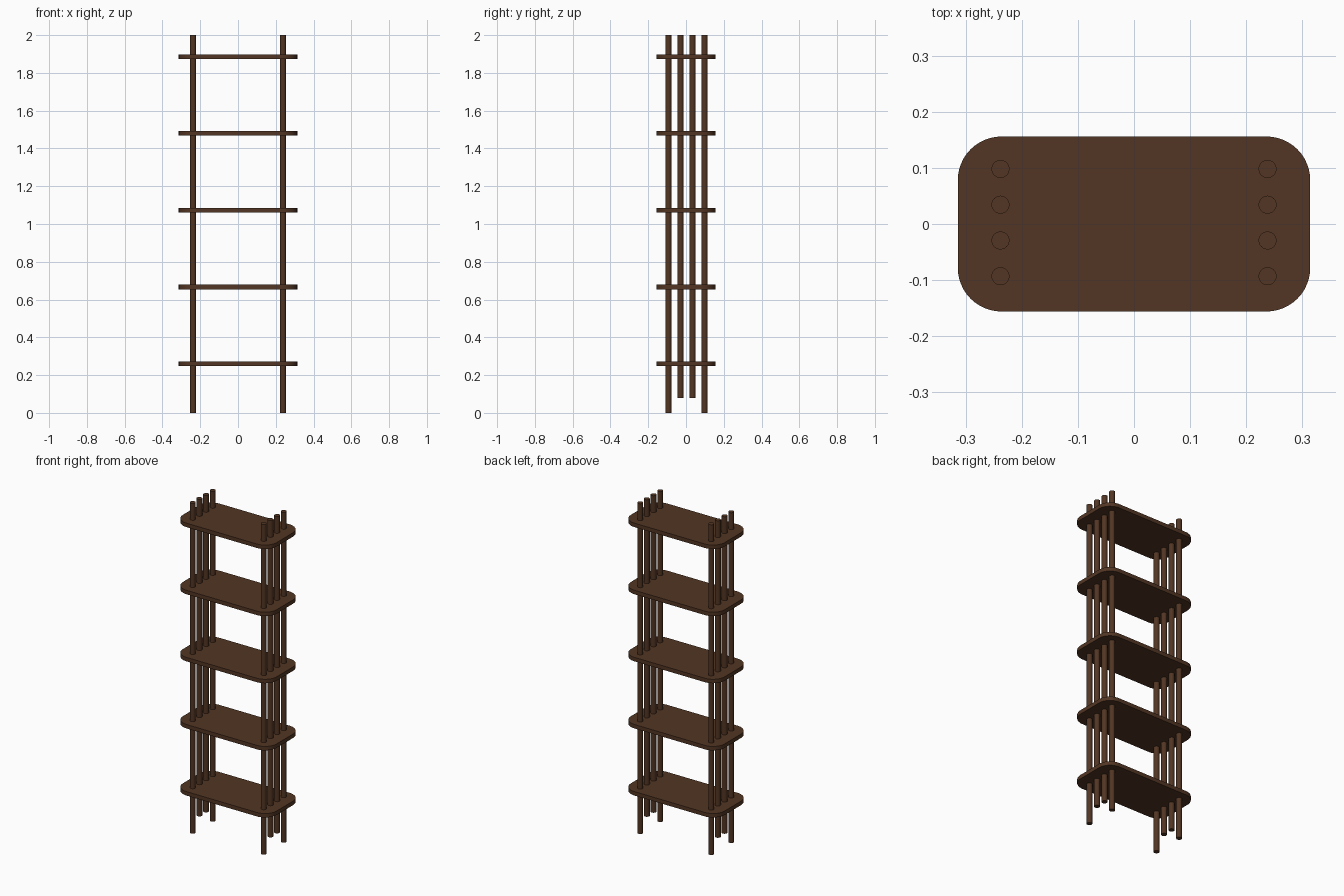
import bpy
import bmesh
from math import cos, sin, pi

cube = bpy.data.objects.get("Cube")
if cube:
    bpy.data.objects.remove(cube, do_unlink=True)

# Dark walnut wood
wood = bpy.data.materials.new("dark_walnut")
wood.use_nodes = True
colour = (0.085, 0.036, 0.017, 1)
wood.diffuse_color = colour
wood.node_tree.nodes["Principled BSDF"].inputs["Base Color"].default_value = colour


def extruded(name, outline, bottom, height):
    """Closed prism from a counter-clockwise outline."""
    bm = bmesh.new()
    face = bm.faces.new([bm.verts.new((x, y, bottom)) for x, y in outline])
    top = bmesh.ops.extrude_face_region(bm, geom=[face], use_keep_orig=True)["geom"]
    moved = [v for v in top if isinstance(v, bmesh.types.BMVert)]
    bmesh.ops.translate(bm, verts=moved, vec=(0, 0, height))
    bmesh.ops.recalc_face_normals(bm, faces=bm.faces)
    mesh = bpy.data.meshes.new(name)
    bm.to_mesh(mesh)
    bm.free()
    mesh.materials.append(wood)
    obj = bpy.data.objects.new(name, mesh)
    bpy.context.collection.objects.link(obj)
    bpy.ops.object.select_all(action='DESELECT')
    obj.select_set(True)
    bpy.context.view_layer.objects.active = obj
    bpy.ops.object.shade_smooth_by_angle()
    return obj


def arc(cx, cy, radius, start, sweep, steps):
    return [(cx + radius * cos(start + sweep * i / steps),
             cy + radius * sin(start + sweep * i / steps)) for i in range(steps + 1)]


# Shelves with rounded corners
HALF_X, HALF_Y, CORNER, THICK = 0.314, 0.156, 0.078, 0.024
board = []
for i, (sx, sy) in enumerate([(1, 1), (-1, 1), (-1, -1), (1, -1)]):
    board += arc(sx * (HALF_X - CORNER), sy * (HALF_Y - CORNER), CORNER, i * pi / 2, pi / 2, 12)
for i in range(5):
    extruded(f"shelf_{i + 1}", board, 0.26 + i * 0.4065 - THICK / 2, THICK)

# Four round poles at each end; the inner ones stop short of the floor
for side, x in (("left", 0.238), ("right", -0.238)):
    for i in range(4):
        bottom = 0.08 if i in (1, 2) else 0
        y = -0.093 + i * 0.0637
        outline = arc(x, y, 0.016, 0, 2 * pi, 32)[:-1]
        extruded(f"{side}_pole_{i + 1}", outline, bottom, 2 - bottom)
